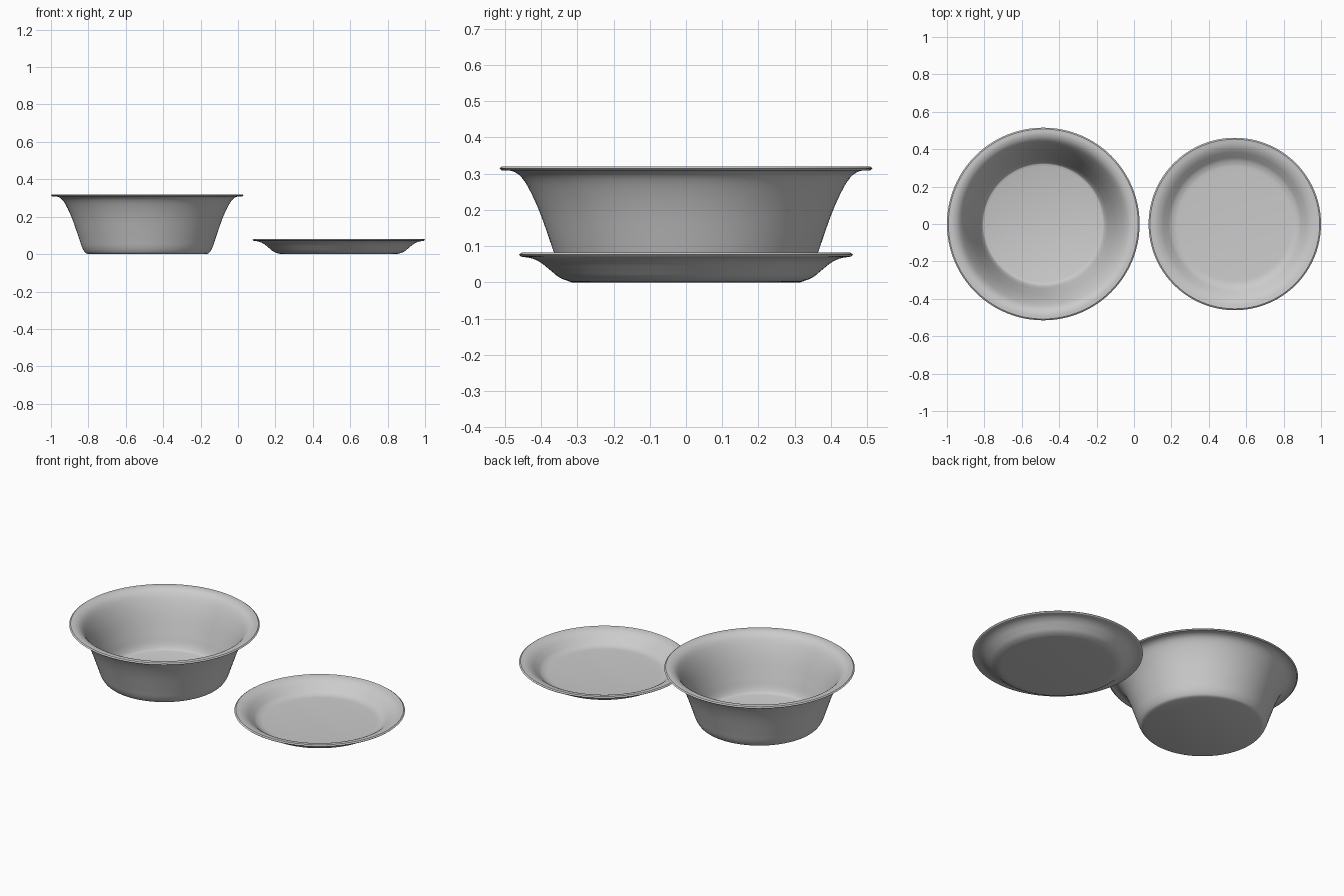
import bpy, bmesh
from math import sin, cos, tau
from mathutils import Vector

if "Cube" in bpy.data.objects:
    bpy.data.objects.remove(bpy.data.objects["Cube"])

SEGMENTS = 96


def smooth_path(points, steps=5):
    """Catmull-Rom curve through (radius, height) points."""
    p = [Vector(q) for q in points]
    p = [2 * p[0] - p[1]] + p + [2 * p[-1] - p[-2]]
    out = []
    for a, b, c, d in zip(p, p[1:], p[2:], p[3:]):
        for i in range(steps):
            t = i / steps
            out.append(0.5 * (2 * b + (c - a) * t + (2 * a - 5 * b + 4 * c - d) * t**2
                              + (3 * b - a - 3 * c + d) * t**3))
    return out + [p[-2]]


def inner_path(path, thick):
    """Offset the outer wall inwards and upwards along its normals."""
    out = []
    for i, q in enumerate(path):
        t = (path[min(i + 1, len(path) - 1)] - path[max(i - 1, 0)]).normalized()
        out.append(q + Vector((-t.y, t.x)) * thick)
    return out


def lathe(name, profile, x):
    """Revolve a profile whose two ends lie on the axis."""
    bm = bmesh.new()
    bottom = bm.verts.new((0, 0, profile[0].y))
    top = bm.verts.new((0, 0, profile[-1].y))
    rings = [[bm.verts.new((q.x * cos(tau * i / SEGMENTS), q.x * sin(tau * i / SEGMENTS), q.y))
              for i in range(SEGMENTS)] for q in profile[1:-1]]
    for i in range(SEGMENTS):
        j = (i + 1) % SEGMENTS
        bm.faces.new((bottom, rings[0][j], rings[0][i]))
        bm.faces.new((top, rings[-1][i], rings[-1][j]))
        for a, b in zip(rings, rings[1:]):
            bm.faces.new((a[i], a[j], b[j], b[i]))
    bmesh.ops.recalc_face_normals(bm, faces=bm.faces)
    mesh = bpy.data.meshes.new(name)
    bm.to_mesh(mesh)
    bm.free()
    obj = bpy.data.objects.new(name, mesh)
    obj.location.x = x
    bpy.context.collection.objects.link(obj)
    bpy.context.view_layer.objects.active = obj
    obj.select_set(True)
    bpy.ops.object.shade_smooth_by_angle()
    obj.select_set(False)


def dish(name, x, wall, radius, thick):
    outer = smooth_path(wall)
    inner = inner_path(outer, thick)
    tip = Vector((radius, outer[-1].y + thick / 2))
    axis = [Vector((0, 0)), Vector((0, inner[0].y))]
    lathe(name, [axis[0]] + outer + [tip] + inner[::-1] + [axis[1]], x)


# Deep bowl with flared rim
dish("bowl", -0.485, [(0.315, 0), (0.332, 0.008), (0.349, 0.037), (0.367, 0.09), (0.401, 0.187),
                      (0.43, 0.252), (0.455, 0.291), (0.48, 0.307), (0.508, 0.309)], 0.515, 0.011)

# Shallow plate
dish("plate", 0.539, [(0.295, 0), (0.322, 0.003), (0.35, 0.014), (0.375, 0.034), (0.4, 0.054),
                      (0.425, 0.066), (0.455, 0.071)], 0.461, 0.011)
